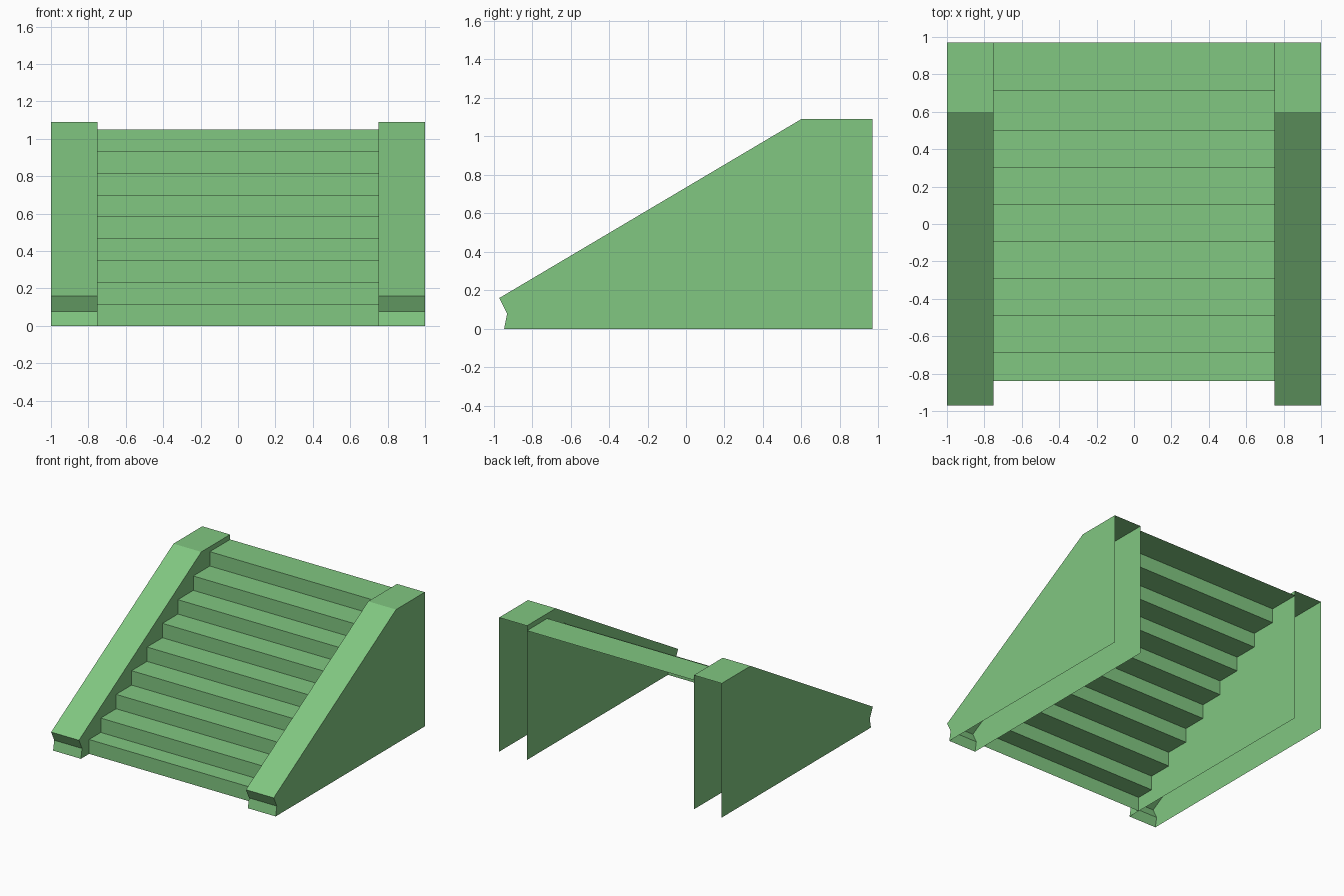
import bpy

cube = bpy.data.objects.get("Cube")
if cube:
    bpy.data.objects.remove(cube, do_unlink=True)

green = bpy.data.materials.new("soft_green")
green.use_nodes = True
green.diffuse_color = (0.22, 0.57, 0.22, 1)
bsdf = next(n for n in green.node_tree.nodes if n.type == "BSDF_PRINCIPLED")
bsdf.inputs["Base Color"].default_value = green.diffuse_color


def sweep(name, profile, x0, x1, side_corner=None):
    """Sweep an open (y, z) profile along x; side_corner closes both flanks."""
    n = len(profile)
    outline = profile + ([side_corner] if side_corner else [])
    m = len(outline)
    verts = [(x, y, z) for x in (x0, x1) for y, z in outline]
    faces = [(i, m + i, m + i + 1, i + 1) for i in range(n - 1)]
    if side_corner:
        faces += [tuple(range(m)), tuple(reversed(range(m, 2 * m)))]
    mesh = bpy.data.meshes.new(name)
    mesh.from_pydata(verts, [], faces)
    mesh.materials.append(green)
    obj = bpy.data.objects.new(name, mesh)
    bpy.context.collection.objects.link(obj)
    return obj


BACK = 0.97
INNER = 0.75

# Staircase: an open shell of risers and treads
risers = [-0.84] + [-0.69 + 0.198 * i for i in range(7)] + [0.71]
rise = 1.05 / len(risers)
steps = []
for i, y in enumerate(risers):
    steps += [(y, i * rise), (y, (i + 1) * rise)]
steps.append((BACK, 1.05))
sweep("stair_steps", steps, -INNER, INNER)

# Side walls: hollow, open at the back and underneath, with a notched nose
wall = [(-0.945, 0), (-0.93, 0.078), (-0.97, 0.16), (0.6, 1.09), (BACK, 1.09)]
sweep("right_wall", wall, -1, -INNER, (BACK, 0))
sweep("left_wall", wall, INNER, 1, (BACK, 0))
